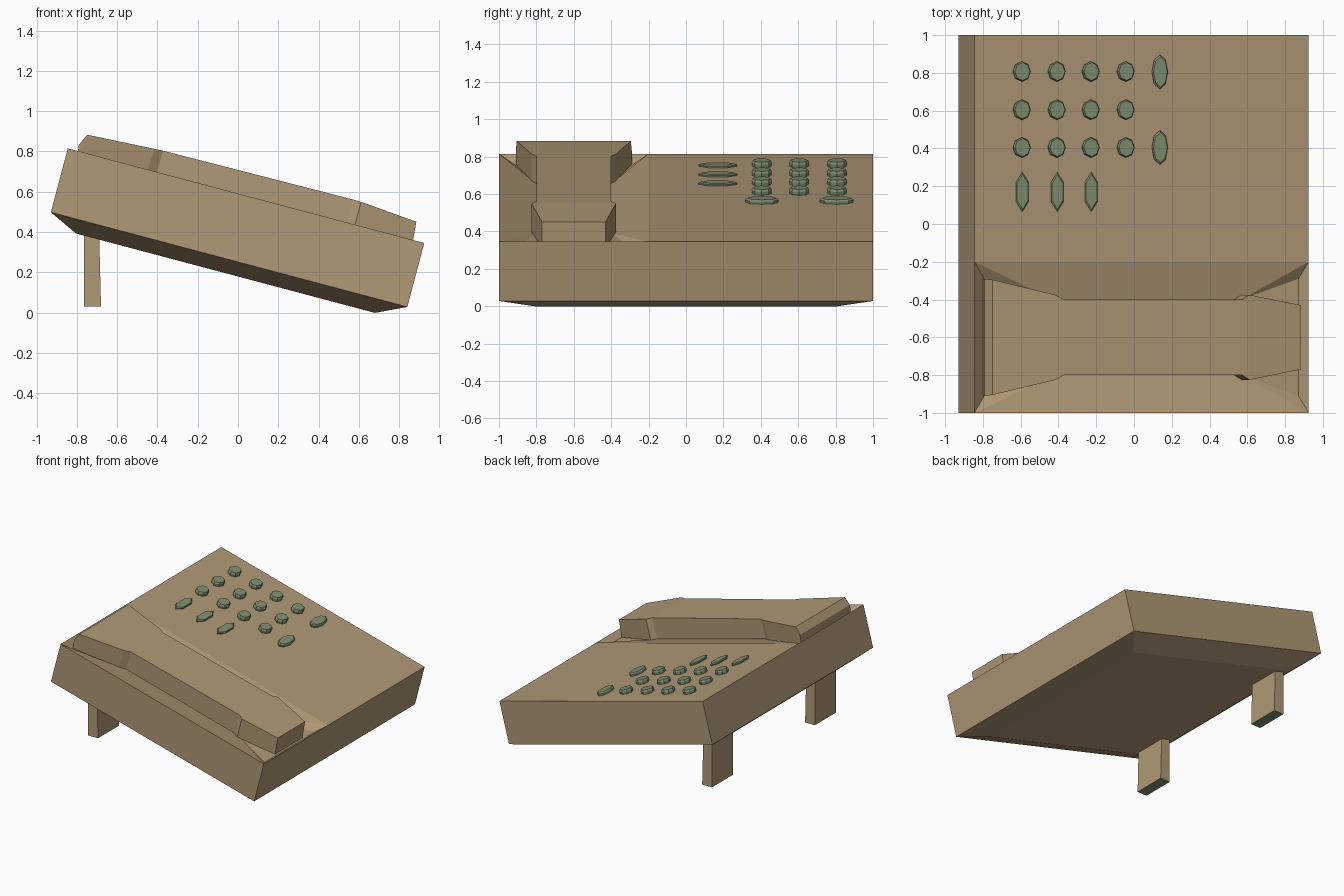
import bpy, bmesh, math
from mathutils import Matrix, Vector

if "Cube" in bpy.data.objects:
    bpy.data.objects.remove(bpy.data.objects["Cube"])

def mat(name, col):
    m = bpy.data.materials.new(name)
    m.diffuse_color = (*col, 1)
    m.use_nodes = True
    m.node_tree.nodes["Principled BSDF"].inputs["Base Color"].default_value = m.diffuse_color
    return m

TAN = mat("warm_tan_plastic", (0.43, 0.32, 0.18))
GREEN = mat("sage_green", (0.22, 0.28, 0.165))

# Console frame: u runs down the slope, v = y, h is height above the sloped top
TILT = Matrix.Translation((0.04, 0, 0.58)) @ Matrix.Rotation(math.radians(14.87), 4, 'Y')

def finish(bm, name, mats, matrix=TILT):
    bmesh.ops.remove_doubles(bm, verts=bm.verts, dist=1e-5)
    bmesh.ops.recalc_face_normals(bm, faces=bm.faces)
    bm.transform(matrix)
    me = bpy.data.meshes.new(name)
    bm.to_mesh(me)
    bm.free()
    for m in mats:
        me.materials.append(m)
    ob = bpy.data.objects.new(name, me)
    bpy.context.collection.objects.link(ob)
    return ob

def loft(bm, rings):
    """Skin closed rings of equal length and cap both ends."""
    vs = [[bm.verts.new(p) for p in r] for r in rings]
    n = len(vs[0])
    for a, b in zip(vs, vs[1:]):
        for i in range(n):
            j = (i + 1) % n
            bm.faces.new((a[i], a[j], b[j], b[i]))
    bm.faces.new(vs[0])
    bm.faces.new(vs[-1])

def face(bm, pts):
    return bm.faces.new([bm.verts.new(p) for p in pts])

# --- Console body with chamfered underside and a dumbbell-shaped cradle recess
L, TH, D = 0.9155, 0.328, -0.047

def rect(u, v, h):
    return [(-u, -v, h), (u, -v, h), (u, v, h), (-u, v, h)]

bm = bmesh.new()
top, side, base = rect(L, 1, 0), rect(L, 1, -TH), rect(0.768, 0.8, -0.398)
for a, b in ((top, side), (side, base)):
    for i in range(4):
        j = (i + 1) % 4
        q = [a[i], a[j], b[j], b[i]]
        if a is top and i in (1, 3):      # end walls share the recess corner at v = -0.2
            q.insert(1, (a[i][0], -0.2, 0))
        face(bm, q)
face(bm, base)
face(bm, [(-L, -0.2, 0), (L, -0.2, 0), (L, 1, 0), (-L, 1, 0)])
E0, E1, M0, M1 = -0.85, 0.872, -0.47, 0.56   # pad ends and narrow middle of the recess
for s in (1, -1):                            # recess side walls
    c = lambda u, w, h: (u, -0.6 + s * w, h)
    a, b = c(-L, 0.4, 0), c(L, 0.4, 0)
    p, q, r, t = c(E0, 0.31, D), c(M0, 0.2, D), c(M1, 0.2, D), c(E1, 0.31, D)
    face(bm, [a, p, q])
    face(bm, [a, q, r, b])
    face(bm, [b, r, t])
for u, e in ((-L, E0), (L, E1)):             # recess end walls
    face(bm, [(u, -1, 0), (u, -0.2, 0), (e, -0.29, D), (e, -0.91, D)])
for u0, w0, u1, w1 in ((E0, .31, M0, .2), (M0, .2, M1, .2), (M1, .2, E1, .31)):
    face(bm, [(u0, -0.6 - w0, D), (u1, -0.6 - w1, D), (u1, -0.6 + w1, D), (u0, -0.6 + w0, D)])
finish(bm, "console_body", [TAN])

# --- Handset: cross-sections (u at bottom, u at top, half width, top height)
sections = [(-0.858, -0.867, 0.31, 0.03), (-0.84, -0.84, 0.305, 0.09),
            (-0.507, -0.50, 0.225, 0.108), (-0.46, -0.455, 0.2, 0.11),
            (0.52, 0.52, 0.2, 0.118), (0.56, 0.56, 0.225, 0.117),
            (0.862, 0.85, 0.17, 0.092)]
bm = bmesh.new()
loft(bm, [[(ub, -0.6 - w, D + 0.004), (ut, -0.6 - w, h), (ut, -0.6 + w, h), (ub, -0.6 + w, D + 0.004)]
          for ub, ut, w, h in sections])
finish(bm, "handset", [TAN])

# --- Buttons: short tapered prisms standing on the sloped top
def button(name, x, y, sides, ru, rv, height):
    u = (x - 0.04 - 0.2566 * height) / 0.9665
    def ring(k, h):
        return [(u + k * ru * math.sin(2 * math.pi * i / sides),
                 y + k * rv * math.cos(2 * math.pi * i / sides), h) for i in range(sides)]
    bm = bmesh.new()
    loft(bm, [ring(0.93, -0.01), ring(1, height * 0.6), ring(0.88, height)])
    finish(bm, name, [GREEN])

cols = (-0.59, -0.405, -0.225, -0.04)
for i, y in enumerate((0.807, 0.605, 0.405)):
    for j, x in enumerate(cols):
        button(f"round_button_{i}_{j}", x, y, 8, 0.047, 0.054, 0.032)
for i, y in enumerate((0.805, 0.405)):
    button(f"oval_button_{i}", 0.14, y, 8, 0.043, 0.091, 0.024)
for i, x in enumerate(cols[:3]):
    button(f"pointed_button_{i}", x, 0.17, 6, 0.039, 0.105, 0.014)

# --- Rear support legs with green foot faces
for s, side_name in ((1, "back"), (-1, "front")):
    bm = bmesh.new()
    loft(bm, [[(x0, s * 0.51, z), (x1, s * 0.51, z), (x1, s * 0.77, z), (x0, s * 0.77, z)]
              for x0, x1, z in ((-0.765, -0.68, 0.03), (-0.765, -0.69, 0.42))])
    bm.normal_update()
    for f in bm.faces:
        f.material_index = int(f.calc_center_median().z < 0.1)
    finish(bm, f"support_leg_{side_name}", [TAN, GREEN], Matrix.Identity(4))
